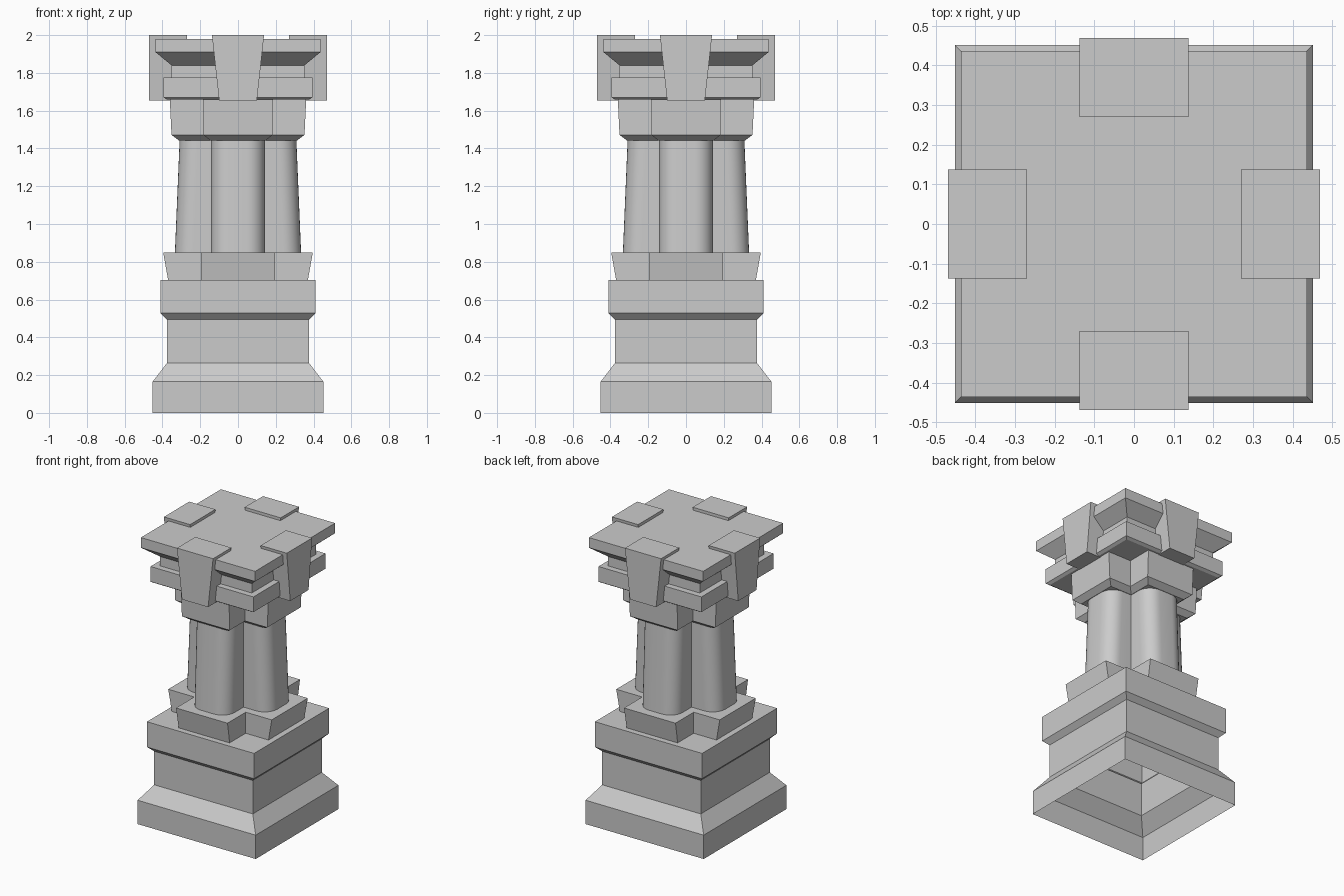
import bpy, bmesh
from math import pi, sin, cos, radians

if "Cube" in bpy.data.objects:
    bpy.data.objects.remove(bpy.data.objects["Cube"])


def loft(name, rings, cap_bottom=True, cap_top=True):
    """Skin a stack of equal-length 3D rings into one mesh object."""
    bm = bmesh.new()
    loops = [[bm.verts.new(p) for p in ring] for ring in rings]
    n = len(loops[0])
    for low, high in zip(loops, loops[1:]):
        for i in range(n):
            j = (i + 1) % n
            bm.faces.new((low[i], low[j], high[j], high[i]))
    if cap_bottom:
        bm.faces.new(loops[0][::-1])
    if cap_top:
        bm.faces.new(loops[-1])
    mesh = bpy.data.meshes.new(name)
    bm.to_mesh(mesh)
    bm.free()
    obj = bpy.data.objects.new(name, mesh)
    bpy.context.collection.objects.link(obj)
    return obj


def spin(points, k):
    """Rotate 2D points by k quarter turns."""
    for _ in range(k):
        points = [(-y, x) for x, y in points]
    return points


def square(h, z):
    return [(x, y, z) for x, y in ((-h, -h), (h, -h), (h, h), (-h, h))]


def cross(reach, width, z, r=0.0, steps=8):
    """Plus-shaped ring; the outer corners of each arm are rounded by r."""
    if r:
        arc = [pi / 2 * i / steps for i in range(steps + 1)]
        upper = [(reach - r + r * cos(a), width - r + r * sin(a)) for a in arc]
    else:
        upper = [(reach, width)]
    arm = [(x, -y) for x, y in reversed(upper)] + upper + [(width, width)]
    return [(x, y, z) for k in range(4) for x, y in spin(arm, k)]


# Moulded square pedestal, open underneath
loft("pedestal", [square(h, z) for h, z in (
    (0.452, 0), (0.452, 0.165), (0.377, 0.263), (0.377, 0.495),
    (0.41, 0.528), (0.41, 0.703))], cap_bottom=False)

# Flared cross-shaped footing
loft("shaft_footing", [cross(0.37, 0.195, 0.703), cross(0.396, 0.197, 0.85)])

# Tapered clustered shaft with rounded arms
shaft = loft("shaft", [cross(0.334, 0.143, 0.85, 0.095),
                       cross(0.309, 0.143, 1.445, 0.095)])
bpy.context.view_layer.objects.active = shaft
shaft.select_set(True)
bpy.ops.object.shade_smooth_by_angle(angle=radians(30))
shaft.select_set(False)

# Cross-shaped capital
loft("capital", [cross(0.312, 0.146, 1.442), cross(0.352, 0.183, 1.472),
                 cross(0.361, 0.184, 1.66)])

# Square cornice: lower slab, neck, flared top slab
loft("cornice", [square(h, z) for h, z in (
    (0.375, 1.658), (0.394, 1.67), (0.394, 1.775), (0.352, 1.775),
    (0.352, 1.84), (0.437, 1.91), (0.437, 1.98))])

# Tapered keystones, one per side
for k, side in enumerate(("front", "right", "back", "left")):
    rings = []
    for w, z in ((0.10, 1.655), (0.138, 2.0)):
        outline = [(-w, -0.47), (w, -0.47), (w, -0.27), (-w, -0.27)]
        rings.append([(x, y, z) for x, y in spin(outline, k)])
    loft("keystone_" + side, rings)
